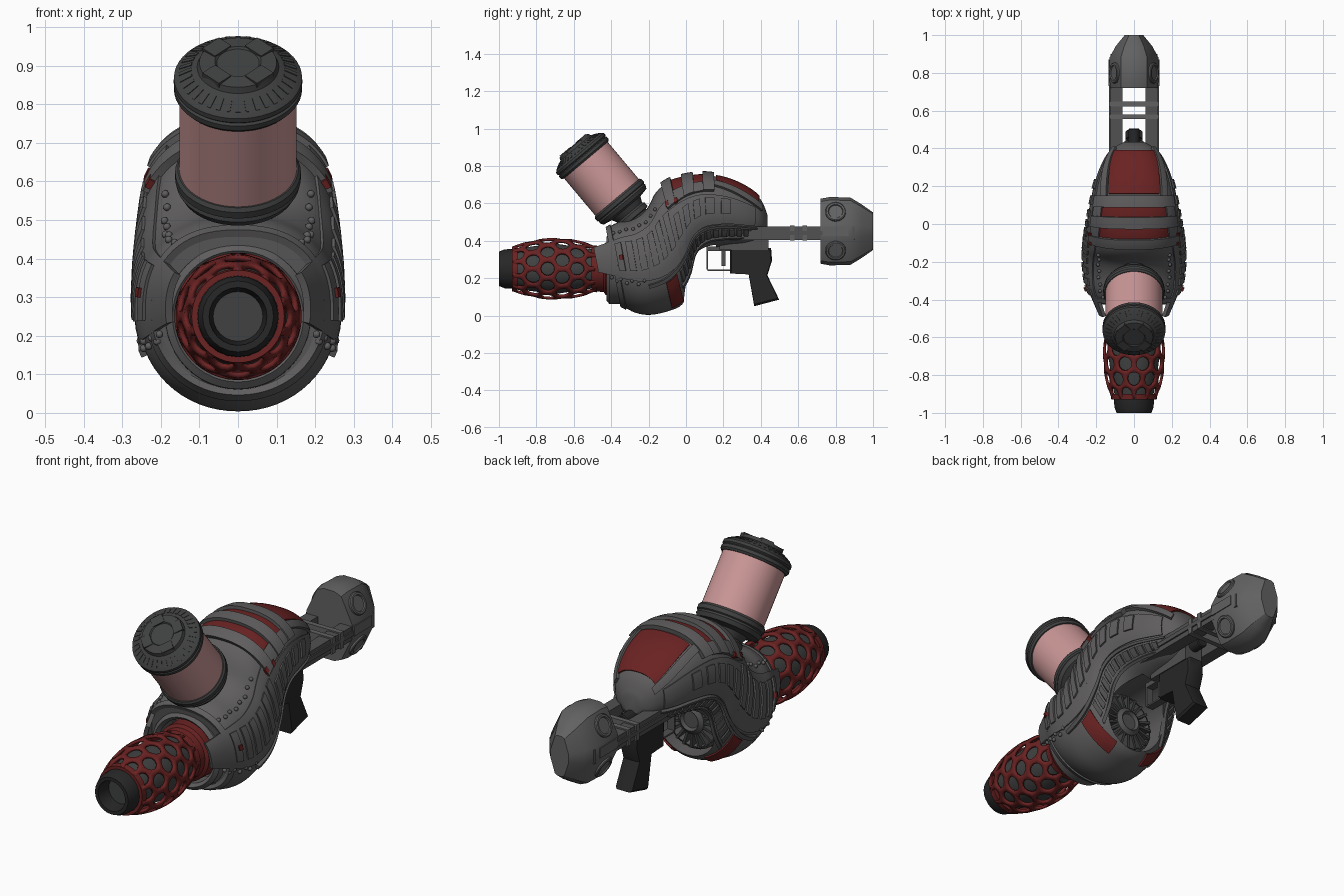
import bpy, bmesh, math
from mathutils import Vector, Matrix
from math import sin, cos, radians, pi, floor

if "Cube" in bpy.data.objects:
    bpy.data.objects.remove(bpy.data.objects["Cube"])

def material(name, r, g, b):
    m = bpy.data.materials.new(name)
    m.diffuse_color = (r, g, b, 1)
    m.use_nodes = True
    m.node_tree.nodes["Principled BSDF"].inputs["Base Color"].default_value = m.diffuse_color
    return m
SHELL = material("shell_grey", .115, .11, .11)
TRIM = material("trim_grey", .085, .082, .082)
STEEL = material("stock_grey", .12, .12, .12)
RED = material("dark_red", .145, .016, .016)
PINK = material("pink_glass", .6, .31, .31)
CAP = material("cap_grey", .05, .053, .051)
BLACK = material("grip_black", .02, .02, .02)

def finish(name, bm, mat):
    bmesh.ops.recalc_face_normals(bm, faces=bm.faces)
    me = bpy.data.meshes.new(name)
    bm.to_mesh(me); bm.free()
    me.materials.append(mat)
    ob = bpy.data.objects.new(name, me)
    bpy.context.collection.objects.link(ob)
    return ob

def frame(origin, axis):
    q = Vector(axis).to_track_quat('Z', 'Y')
    return Matrix.Translation(origin) @ q.to_matrix().to_4x4()

def lathe(name, prof, origin, axis, mat, seg=48, bm=None):
    """Revolve (distance along axis, radius) points."""
    own = bm is None
    bm = bm or bmesh.new()
    M = frame(origin, axis)
    rings = []
    for t, r in prof:
        n = seg if r > 1e-5 else 1
        rings.append([bm.verts.new(M @ Vector((r*cos(2*pi*k/seg), r*sin(2*pi*k/seg), t))) for k in range(n)])
    for a, b in zip(rings, rings[1:]):
        for k in range(seg):
            q = [a[k % len(a)], a[(k+1) % len(a)], b[(k+1) % len(b)], b[k % len(b)]]
            q = list(dict.fromkeys(q))
            if len(q) > 2: bm.faces.new(q)
    return finish(name, bm, mat) if own else None

def box(bm, lo, hi, M=Matrix()):
    c = [(a+b)/2 for a, b in zip(lo, hi)]
    s = [b-a for a, b in zip(lo, hi)]
    bmesh.ops.create_cube(bm, size=1, matrix=M @ Matrix.Translation(c) @ Matrix.Diagonal((*s, 1)))

def loft(bm, rings):
    vs = [[bm.verts.new(p) for p in r] for r in rings]
    for a, b in zip(vs, vs[1:]):
        for k in range(len(a)):
            bm.faces.new((a[k], a[(k+1) % len(a)], b[(k+1) % len(a)], b[k]))
    bm.faces.new(vs[0]); bm.faces.new(vs[-1])

# Hooked body: each station is top y, z, bottom y, z, half width
ST = [(-.42, .47, -.34, .05, .22), (-.36, .50, -.27, .015, .248), (-.28, .52, -.19, .004, .26),
      (-.21, .57, -.09, .025, .262), (-.16, .66, -.02, .06, .258), (-.09, .715, .025, .15, .25),
      (0, .74, .05, .28, .24), (.1, .75, .11, .35, .225), (.22, .73, .22, .375, .2),
      (.33, .68, .32, .385, .16), (.40, .62, .4, .41, .11), (.435, .54, .435, .45, .05)]

def station(u):
    n = len(ST)-1
    i = max(0, min(n-1, floor(u))); f = u-i
    p1, p2 = ST[i], ST[i+1]
    if f < 0 or f > 1:
        return [a+(b-a)*f for a, b in zip(p1, p2)]
    p0, p3 = ST[max(i-1, 0)], ST[min(i+2, n)]
    return [.5*(2*b+(c-a)*f+(2*a-5*b+4*c-d)*f*f+(3*b-a-3*c+d)*f**3) for a, b, c, d in zip(p0, p1, p2, p3)]

def surf(u, a, off=0):
    """Point on the body at station u, angle a in degrees from the top."""
    def P(u, a):
        ty, tz, by, bz, w = station(u)
        s, c = sin(radians(a)), cos(radians(a))
        e = .82 if c > 0 else .97
        s, c = math.copysign(abs(s)**e, s), math.copysign(abs(c)**e, c)
        return Vector((w*s, (ty+by)/2+(ty-by)/2*c, (tz+bz)/2+(tz-bz)/2*c))
    p = P(u, a)
    if off:
        n = (P(u+.03, a)-P(u-.03, a)).cross(P(u, a+1)-P(u, a-1)).normalized()
        mid = (P(u, 0)+P(u, 180))/2
        p = p + n*off*(1 if n.dot(p-mid) > 0 else -1)
    return p

def patch(bm, u0, u1, a, b=None, t=.012, nu=4, na=6):
    """Raised plate on the body; a, b are angle ranges at both ends."""
    b = b or a
    def grid(off):
        out = []
        for i in range(nu+1):
            f = i/nu
            lo, hi = a[0]+(b[0]-a[0])*f, a[1]+(b[1]-a[1])*f
            out.append([bm.verts.new(surf(u0+(u1-u0)*f, lo+(hi-lo)*j/na, off)) for j in range(na+1)])
        return out
    T, B = grid(t), grid(-.012)
    for i in range(nu):
        for j in range(na):
            for g in (T, B):
                bm.faces.new((g[i][j], g[i+1][j], g[i+1][j+1], g[i][j+1]))
    rim = [(i, 0) for i in range(nu)] + [(nu, j) for j in range(na)] + \
          [(i, na) for i in range(nu, 0, -1)] + [(0, j) for j in range(na, 0, -1)]
    for (i, j), (k, l) in zip(rim, rim[1:]+rim[:1]):
        bm.faces.new((T[i][j], T[k][l], B[k][l], B[i][j]))

def both(bm, u0, u1, a, b=None, **kw):
    b = b or a
    patch(bm, u0, u1, a, b, **kw)
    patch(bm, u0, u1, (-a[0], -a[1]), (-b[0], -b[1]), **kw)

bm = bmesh.new()
loft(bm, [[surf(i/4, k*360/64) for k in range(64)] for i in range(45)])
body = finish("body_shell", bm, SHELL)
# Barrel socket and rear engine cavity
for y0, y1, r, z in ((-.7, -.27, .168, .25), (-.14, .16, .165, .235)):
    cut = lathe("cutter", [(0, 0), (0, r), (y1-y0, r), (y1-y0, 0)], (0, y0, z), (0, 1, 0), SHELL)
    cut.hide_render = True
    mod = body.modifiers.new("cut", 'BOOLEAN')
    mod.operation = 'DIFFERENCE'; mod.object = cut; mod.solver = 'EXACT'
    bpy.context.view_layer.objects.active = body
    bpy.ops.object.modifier_apply(modifier="cut")
    bpy.data.objects.remove(cut)

# Side armour, top bands, slats and lower arc of teeth
bm = bmesh.new()
both(bm, -1.4, 4.6, (58, 100), (48, 112), t=.008, nu=20, na=8)
both(bm, 4.6, 9.5, (62, 112), (70, 108), t=.008, nu=16, na=6)
patch(bm, -.1, .4, (-180, 180), t=.008, nu=3, na=64)
finish("side_armour", bm, SHELL)
bm = bmesh.new()
for u0, u1 in ((4.55, 5.15), (5.75, 6.4), (6.88, 7.4)):
    patch(bm, u0, u1, (-60, 60), t=.022, na=28)
both(bm, 4.6, 7.4, (42, 60), t=.015, nu=12)
both(bm, 7.4, 10, (36, 48), (52, 70), t=.014, nu=10)
finish("top_bands", bm, SHELL)
bm = bmesh.new()
for k in range(11):
    u = .5+k*.72
    both(bm, u, u+.42, (62, 94) if k < 6 else (72, 92), t=.016, nu=3)
finish("side_slats", bm, SHELL)
bm = bmesh.new()
both(bm, 2.2, 9.6, (112, 116), t=.016, nu=26, na=1)
both(bm, 4.3, 9.2, (136, 140), t=.014, nu=22, na=1)
for k in range(13):
    both(bm, 4.4+k*.37, 4.65+k*.37, (119, 133), t=.012, nu=1, na=3)
finish("lower_arc_teeth", bm, TRIM)
bm = bmesh.new()
for u, a in [(.5+.45*k, 40+2*(k % 2)) for k in range(8)] + [(-.4+.4*k, 106+4*(k % 2)) for k in range(7)]:
    for s in (-1, 1):
        bmesh.ops.create_icosphere(bm, subdivisions=2, radius=.01, matrix=Matrix.Translation(surf(u, a*s, .003)))
finish("rivets", bm, SHELL)

# Red inlays
bm = bmesh.new()
patch(bm, 7.5, 9.75, (-33, 33), (-50, 50), t=.008, nu=12, na=20)
for u0, u1 in ((5.15, 5.75), (6.4, 6.88)):
    patch(bm, u0, u1, (-42, 42), t=.006, na=24)
both(bm, 3.2, 4.1, (118, 160), t=.008, nu=6)
for u, a in ((.7, 78), (4.5, 52), (5.1, 56)):
    both(bm, u, u+.22, (a, a+5), t=.024, nu=1, na=1)
finish("red_inlays", bm, RED)

# Barrel socket ring, collar, core and muzzle
A, Y = (0, 0, .25), (0, 1, 0)
lathe("socket_ring", [(-.41, .155), (-.425, .17), (-.41, .188), (-.32, .19), (-.32, .155), (-.41, .155)], A, Y, SHELL)
lathe("barrel_collar", [(-.27, 0), (-.27, .145), (-.43, .14), (-.44, .125), (-.5, .118), (-.5, 0)], A, Y, RED)
lathe("barrel_core", [(-.93, 0), (-.93, .095), (-.85, .116), (-.7, .135), (-.55, .112), (-.46, .1), (-.46, 0)], A, Y, CAP)
lathe("muzzle", [(-.9, 0), (-.9, .06), (-1, .075), (-1, .092), (-.97, .104), (-.92, .106), (-.92, 0)], A, Y, BLACK, 24)

# Perforated sleeve: a honeycomb of round holes wrapped on a bulged tube
def sleeve_point(th, y):
    y = max(-.925, min(-.48, y))
    f = (y+.70)/.22
    r = .158-.043*f*f
    return Vector((r*cos(th), y, .25+r*sin(th)))
bm = bmesh.new()
N, DY = 10, .08
W, R = 2*pi/N, DY/1.5
hexa = [(0, R), (W/2, R/2), (W/2, -R/2), (0, -R), (-W/2, -R/2), (-W/2, R/2)]
for row in range(6):
    for k in range(N):
        th, y = (k+.5*(row % 2))*W, -.9+row*DY
        out, inn = [], []
        for i in range(6):
            p, q = hexa[i], hexa[(i+1) % 6]
            for h in (p, ((p[0]+q[0])/2, (p[1]+q[1])/2)):
                out.append(bm.verts.new(sleeve_point(th+h[0], y+h[1])))
                ang = math.atan2(h[1]/R, h[0]/(W/2)*.87)
                inn.append(bm.verts.new(sleeve_point(th+.37*W*cos(ang), y+.68*R*sin(ang))))
        for i in range(12):
            j = (i+1) % 12
            bm.faces.new((out[i], out[j], inn[j], inn[i]))
bmesh.ops.remove_doubles(bm, verts=bm.verts, dist=.0008)
bmesh.ops.dissolve_degenerate(bm, edges=bm.edges, dist=.0005)
sleeve = finish("perforated_sleeve", bm, RED)
sol = sleeve.modifiers.new("thickness", 'SOLIDIFY')
sol.thickness = .014; sol.offset = 0
for y, r in ((-.93, .12), (-.505, .122)):
    lathe("sleeve_ring", [(0, .1), (0, r), (.03, r+.004), (.03, .1), (0, .1)], (0, y, .25), Y, RED)

# Canister with stepped caps and a neck
C, D = Vector((0, -.455, .735)), Vector((0, -.643, .766))
lathe("canister_glass", [(-.17, 0), (-.17, .152), (.15, .152), (.15, 0)], C, D, PINK)
lathe("canister_top_cap", [(.125, 0), (.125, .158), (.135, .166), (.15, .166), (.155, .16), (.162, .167), (.175, .166),
      (.183, .157), (.206, .115), (.21, .106), (.226, .1), (.23, .06), (.225, .055), (.225, 0)], C, D, CAP)
lathe("canister_base_cap", [(-.135, 0), (-.135, .156), (-.145, .163), (-.165, .163), (-.17, .156), (-.18, .16), (-.2, .15),
      (-.21, .1), (-.24, .085), (-.25, .095), (-.275, .095), (-.28, .08), (-.36, .08), (-.36, 0)], C, D, CAP)
bm = bmesh.new()
for k in range(36):
    M = frame(C, D) @ Matrix.Rotation(2*pi*k/36, 4, 'Z')
    box(bm, (-.018, -.006, -.003), (.018, .006, .002), M @ Matrix.Translation((.137, 0, .194)) @ Matrix.Rotation(radians(29), 4, 'Y'))
for k in range(4):
    box(bm, (.055, -.03, .2), (.1, .03, .233), frame(C, D) @ Matrix.Rotation(pi*k/2+pi/4, 4, 'Z'))
finish("cap_ribs", bm, CAP)

# Engine inside the rear cavity
E = (0, -.14, .235)
lathe("engine_drum", [(0, 0), (0, .15), (.08, .15), (.09, .135), (.05, .12), (.05, .075), (.1, .07), (.115, .05), (.1, .04), (.1, 0)], E, Y, TRIM)
bm = bmesh.new()
for k in range(20):
    box(bm, (.06, -.006, .03), (.14, .006, .1), frame(E, Y) @ Matrix.Rotation(2*pi*k/20, 4, 'Z'))
finish("engine_fins", bm, CAP)

# Stock rails, cross bars and mount
bm = bmesh.new()
for s in (-1, 1):
    x = sorted((s*.062, s*.125))
    box(bm, (x[0], .12, .405), (x[1], .9, .475))
    x = sorted((s*.075, s*.132))
    box(bm, (x[0], .25, .43), (x[1], .86, .452))
finish("stock_rails", bm, TRIM)
bm = bmesh.new()
for y in (.555, .622):
    box(bm, (-.132, y, .40), (.132, y+.026, .482))
finish("stock_cross_bars", bm, STEEL)
bm = bmesh.new()
box(bm, (-.05, .18, .35), (.05, .44, .44))
finish("grip_mount", bm, TRIM)
lathe("rear_peg", [(0, 0), (0, .03), (.08, .03), (.085, .025), (.085, 0)], (0, .42, .435), Y, BLACK, 20)

# Faceted butt with round side pads
bm = bmesh.new()
half = [(.03, .634), (.07, .618), (.13, .49), (.13, .41), (.07, .285), (.03, .268)]
def butt_ring(y, sx, sz):
    pts = [(x*sx, y, .451+(z-.451)*sz) for x, z in half]
    return pts + [(-x, y, z) for x, y, z in reversed(pts)]
loft(bm, [butt_ring(.72, .97, .95), butt_ring(.77, 1, 1), butt_ring(.88, 1, .98), butt_ring(.94, .75, .78), butt_ring(1, .38, .55)])
finish("stock_butt", bm, STEEL)
bm = bmesh.new()
for sx in (-1, 1):
    for sz in (-1, 1):
        lathe("", [(-.01, 0), (-.01, .055), (.008, .055), (.012, .05), (.012, .04), (.006, .037), (.006, 0)],
              (sx*.1, .8, .451+sz*.102), (sx*.9, 0, sz*.42), STEEL, 28, bm)
    box(bm, (min(sx*.12, sx*.134), .73, .425), (max(sx*.12, sx*.134), .87, .475))
finish("butt_pads", bm, STEEL)

# Pistol grip, trigger and guard
bm = bmesh.new()
grip = [(.235, .36), (.455, .36), (.46, .295), (.435, .215), (.498, .085), (.365, .05), (.335, .22), (.235, .225)]
loft(bm, [[(x, .36+(y-.36)*s, .22+(z-.22)*s) for y, z in grip] for x, s in ((-.045, .94), (-.035, 1), (.035, 1), (.045, .94))])
finish("pistol_grip", bm, BLACK)
bm = bmesh.new()
for lo, hi in (((.11, .245), (.118, .37)), ((.115, .238), (.25, .246)), ((.11, .345), (.25, .37))):
    box(bm, (-.02, *lo), (.02, *hi))
box(bm, (-.01, .19, .265), (.01, .21, .35))
finish("trigger_guard", bm, TRIM)

# Smooth shading with sharp creases
for ob in bpy.context.scene.objects:
    ob.select_set(ob.type == 'MESH')
bpy.context.view_layer.objects.active = body
bpy.ops.object.shade_smooth_by_angle(angle=radians(32))
